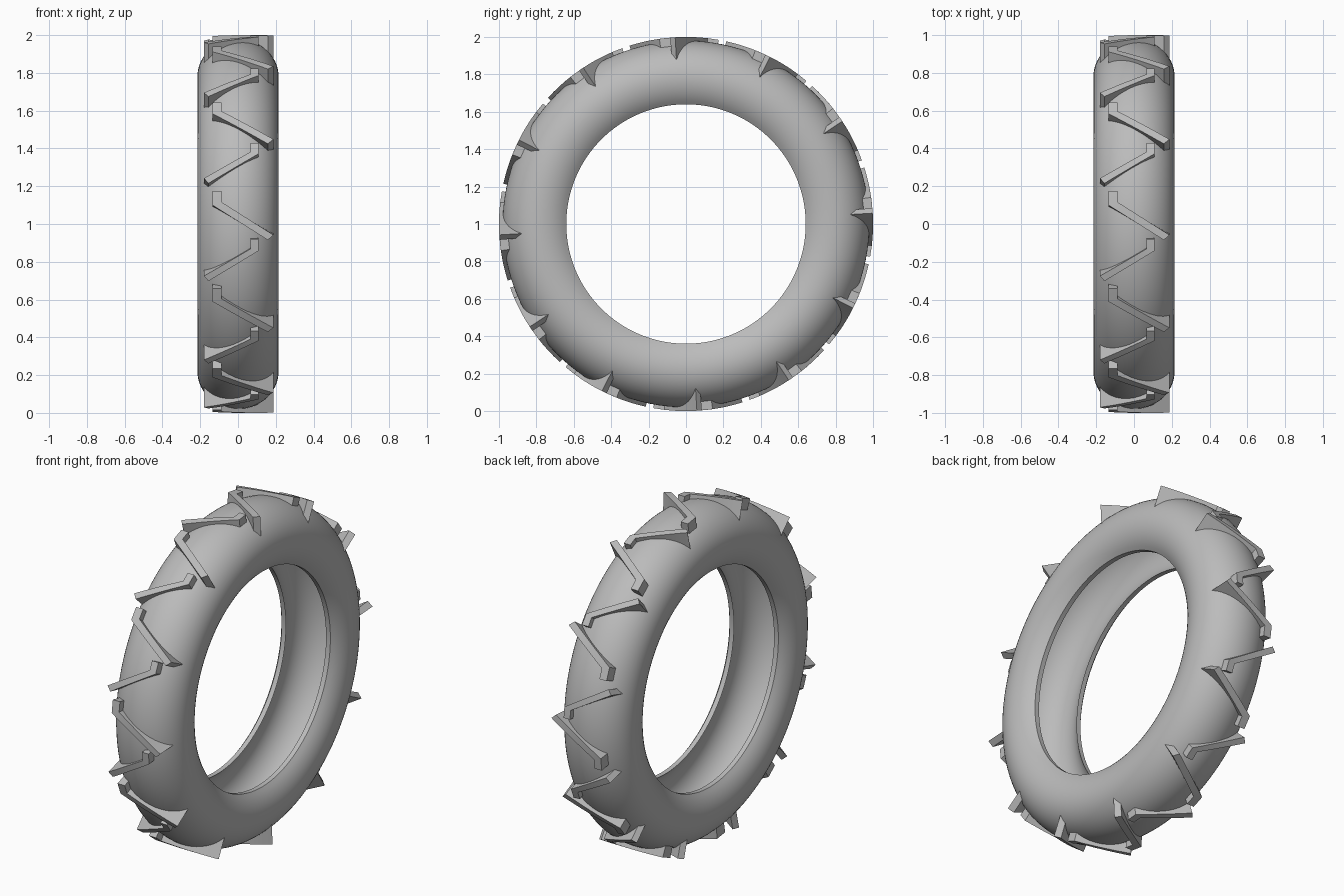
import bpy
import bmesh
import math

cube = bpy.data.objects.get("Cube")
if cube:
    bpy.data.objects.remove(cube, do_unlink=True)

RING_R = 0.78      # radius of the tube centre line
HALF_W = 0.215     # half width of the tube
CROWN = 0.20       # tube height above the centre line
BEAD = 0.21        # tube depth below the centre line
HOLE_R = 0.64
TREAD_R = 1.0
LUGS = 12

rubber = bpy.data.materials.new("grey rubber")
rubber.use_nodes = True
GREY = (0.5, 0.5, 0.5, 1.0)
rubber.diffuse_color = GREY
rubber.node_tree.nodes["Principled BSDF"].inputs["Base Color"].default_value = GREY


def on_wheel(x, angle, r):
    """Point on the wheel; angle 0 is the front, rising upward."""
    return (x, -r * math.cos(angle), 1.0 + r * math.sin(angle))


def finish(bm, name):
    bmesh.ops.recalc_face_normals(bm, faces=bm.faces)
    mesh = bpy.data.meshes.new(name)
    bm.to_mesh(mesh)
    bm.free()
    mesh.materials.append(rubber)
    obj = bpy.data.objects.new(name, mesh)
    bpy.context.collection.objects.link(obj)
    return obj


def arc(half_w, crown, bead, steps):
    """Tube section from one bead over the crown to the other."""
    limit = math.acos((HOLE_R - RING_R) / bead)
    pts = []
    for i in range(steps + 1):
        t = limit * (1 - 2 * i / steps)
        c = math.cos(t)
        pts.append((half_w * math.sin(t), RING_R + c * (crown if c > 0 else bead)))
    return pts


# Hollow casing, open towards the hub
def build_casing(segments=128):
    thick = 0.02
    profile = arc(HALF_W, CROWN, BEAD, 40)
    profile += reversed(arc(HALF_W - thick, CROWN - thick, BEAD - thick, 32))
    bm = bmesh.new()
    rings = [[bm.verts.new(on_wheel(x, math.tau * s / segments, r)) for x, r in profile]
             for s in range(segments)]
    n = len(profile)
    for s in range(segments):
        a, b = rings[s], rings[(s + 1) % segments]
        for i in range(n):
            j = (i + 1) % n
            bm.faces.new((a[i], a[j], b[j], b[i]))
    return finish(bm, "tyre_casing")


def casing_radius(x):
    return RING_R + CROWN * math.sqrt(1 - (x / HALF_W) ** 2)


# Slanted tread bar with a short bent tip, lofted from pairs of edge points
def add_lug(bm, tip, bend, end, turn, steps=8):
    pairs = [tip]
    for i in range(steps + 1):
        f = i / steps
        pairs.append([tuple(p + (q - p) * f for p, q in zip(u, v))
                      for u, v in zip(bend, end)])
    sections = []
    for (x0, a0), (x1, a1) in pairs:
        corners = ((x0, a0, TREAD_R), (x1, a1, TREAD_R),
                   (x1, a1, casing_radius(x1) - 0.012),
                   (x0, a0, casing_radius(x0) - 0.012))
        sections.append([bm.verts.new(on_wheel(x, a + turn, r)) for x, a, r in corners])
    for u, v in zip(sections, sections[1:]):
        for i in range(4):
            j = (i + 1) % 4
            bm.faces.new((u[i], u[j], v[j], v[i]))
    bm.faces.new(sections[0])
    bm.faces.new(sections[-1])


def build_lugs(name, tip, bend, end):
    bm = bmesh.new()
    for k in range(LUGS):
        add_lug(bm, tip, bend, end, math.tau * k / LUGS)
    return finish(bm, name)


casing = build_casing()
left_lugs = build_lugs("left_tread_lugs",
                       [(-0.135, 0.176), (-0.088, 0.176)],
                       [(-0.135, 0.10), (-0.088, 0.117)],
                       [(0.158, -0.085), (0.187, -0.058)])
right_lugs = build_lugs("right_tread_lugs",
                        [(0.108, -0.079), (0.066, -0.079)],
                        [(0.108, -0.143), (0.066, -0.132)],
                        [(-0.157, -0.307), (-0.18, -0.279)])

# Smooth shading with crisp edges
bpy.ops.object.select_all(action='DESELECT')
for obj in (casing, left_lugs, right_lugs):
    obj.select_set(True)
bpy.context.view_layer.objects.active = casing
bpy.ops.object.shade_smooth_by_angle(angle=math.radians(30))
